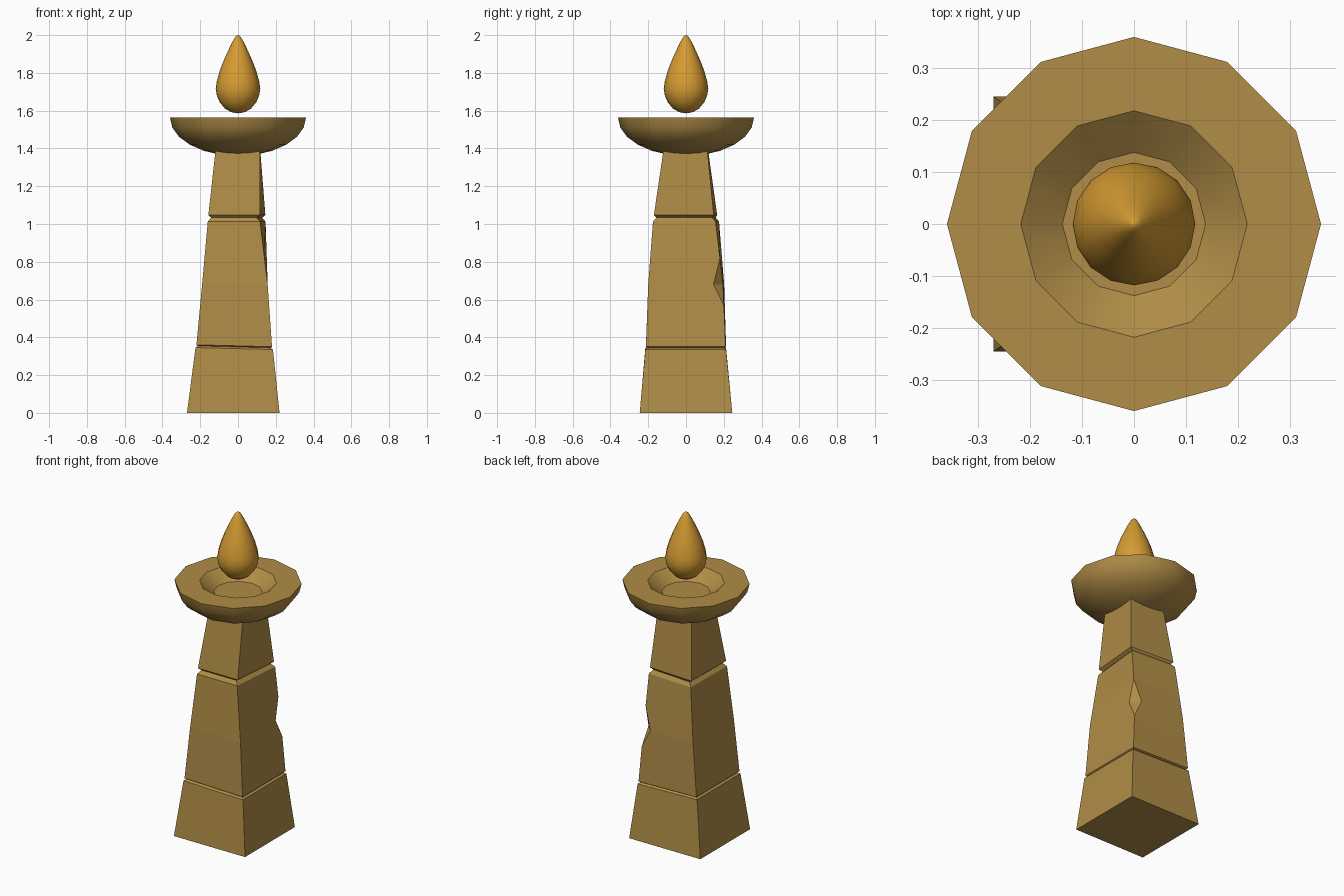
import bpy, bmesh, math

if "Cube" in bpy.data.objects:
    bpy.data.objects.remove(bpy.data.objects["Cube"])


def material(name, rgb):
    m = bpy.data.materials.new(name)
    m.diffuse_color = (*rgb, 1)
    m.use_nodes = True
    m.node_tree.nodes["Principled BSDF"].inputs["Base Color"].default_value = m.diffuse_color
    return m


stone = material("sandstone", (0.434, 0.266, 0.063))
fire = material("flame_orange", (0.66, 0.33, 0.032))


def finish(bm, name, mat, smooth_deg=None):
    bmesh.ops.remove_doubles(bm, verts=bm.verts, dist=0.0005)
    bmesh.ops.recalc_face_normals(bm, faces=bm.faces)
    me = bpy.data.meshes.new(name)
    bm.to_mesh(me)
    bm.free()
    me.materials.append(mat)
    ob = bpy.data.objects.new(name, me)
    bpy.context.collection.objects.link(ob)
    if smooth_deg:
        bpy.ops.object.select_all(action='DESELECT')
        ob.select_set(True)
        bpy.context.view_layer.objects.active = ob
        bpy.ops.object.shade_smooth_by_angle(angle=math.radians(smooth_deg))
    return ob


def loft(rings, name, mat, smooth_deg=None):
    """Skin a stack of closed rings and cap both ends."""
    bm = bmesh.new()
    loops = [[bm.verts.new(p) for p in ring] for ring in rings]
    n = len(loops[0])
    for a, b in zip(loops, loops[1:]):
        for i in range(n):
            j = (i + 1) % n
            bm.faces.new((a[i], a[j], b[j], b[i]))
    bm.faces.new(loops[0][::-1])
    bm.faces.new(loops[-1])
    return finish(bm, name, mat, smooth_deg)


def turned(profile, sides, name, mat, smooth_deg):
    rings = [[(max(r, 1e-5) * math.cos(2 * math.pi * i / sides),
               max(r, 1e-5) * math.sin(2 * math.pi * i / sides), z)
              for i in range(sides)] for r, z in profile]
    return loft(rings, name, mat, smooth_deg)


# Pillar: corners go front left, front right, back right (doubled for the chip), back left
def ring(z, fl, fr, br, bl, br2=None, tilt=0.0):
    return [(x, y, z - tilt * x) for x, y in (fl, fr, br, br2 or br, bl)]


def inset(r, d, dz):
    return [(x - math.copysign(d, x), y - math.copysign(d, y), z + dz) for x, y, z in r]


def mix(a, b, t):
    return [tuple(p + (q - p) * t for p, q in zip(u, v)) for u, v in zip(a, b)]


base = ring(0, (-.27, -.245), (.22, -.245), (.22, .245), (-.27, .245))
base_top = ring(.34, (-.225, -.215), (.185, -.215), (.185, .212), (-.225, .212), tilt=.025)
mid_low = ring(.355, (-.22, -.212), (.18, -.212), (.18, .21), (-.22, .212), tilt=.025)
waist = ring(.68, (-.19, -.2), (.157, -.2), (.157, .196), (-.19, .202))
chipped = ring(.68, (-.19, -.2), (.157, -.2), (.157, .145), (-.19, .202), (.108, .196))
mid_top = ring(1.012, (-.16, -.175), (.117, -.175), (.146, .157), (-.155, .175))
top_low = ring(1.047, (-.157, -.17), (.117, -.17), (.145, .147), (-.152, .165))
top = ring(1.40, (-.118, -.118), (.115, -.118), (.117, .112), (-.118, .116))

loft([base, base_top, inset(base_top, .012, .009), mid_low,
      mix(mid_low, waist, .66), chipped, mix(waist, mid_top, .42), mid_top,
      inset(mid_top, .018, .022), top_low, top], "stone_pillar", stone)

# Bowl: squashed half sphere outside, wide flat rim, shallow basin
outer = [(.36 * math.sin(a), 1.563 - .203 * math.cos(a))
         for a in (math.pi / 2 * i / 6 for i in range(7))]
turned(outer + [(.218, 1.563), (.138, 1.50), (0, 1.50)], 12, "fire_bowl", stone, 34)

# Flame: teardrop hovering over the basin
turned([(0, 1.586), (.035, 1.592), (.068, 1.61), (.097, 1.645), (.112, 1.68), (.118, 1.715),
        (.112, 1.757), (.097, 1.81), (.078, 1.86), (.056, 1.91), (.036, 1.953),
        (.018, 1.985), (.007, 1.997), (0, 2.0)], 16, "flame", fire, 80)
